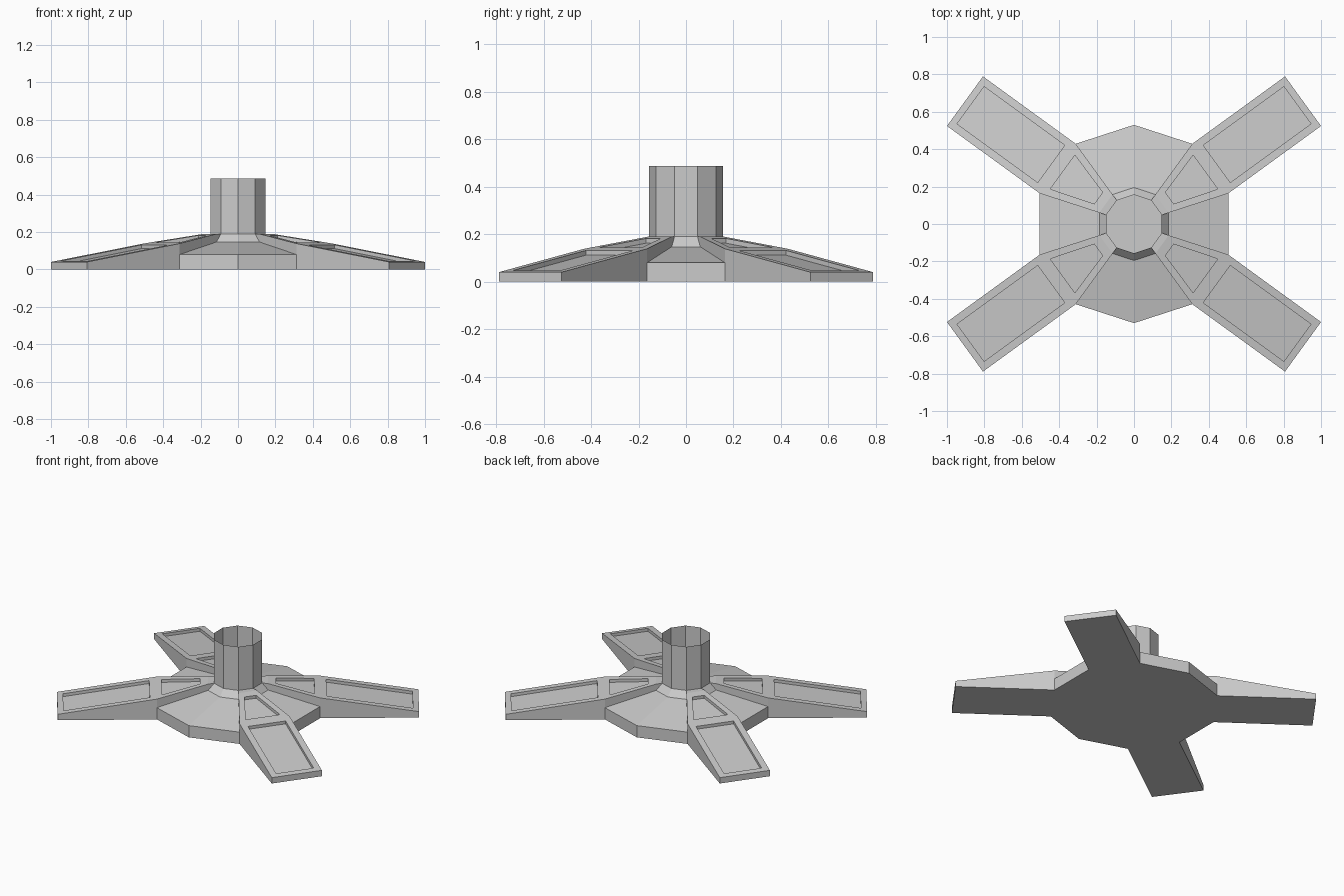
import bpy, bmesh
from math import sin, cos, tan, radians
from mathutils import Matrix, Vector

if "Cube" in bpy.data.objects:
    bpy.data.objects.remove(bpy.data.objects["Cube"])

R_BASE, R_RING, R_TUBE = 0.53, 0.195, 0.156
Z_SLAB, Z_RING, Z_HUB, Z_TOP, Z_TIP = 0.08, 0.147, 0.19, 0.487, 0.04
R_END = 1.117
C18, T18 = cos(radians(18)), tan(radians(18))
ARMS = (36, 144, 216, 324)


def finish(name, bm):
    bmesh.ops.remove_doubles(bm, verts=bm.verts, dist=0.0005)
    bmesh.ops.recalc_face_normals(bm, faces=bm.faces)
    mesh = bpy.data.meshes.new(name)
    bm.to_mesh(mesh)
    bm.free()
    obj = bpy.data.objects.new(name, mesh)
    bpy.context.collection.objects.link(obj)
    return obj


def polar(r, deg, z):
    return Vector((r * cos(radians(deg)), r * sin(radians(deg)), z))


def face(bm, pts, m=Matrix()):
    bm.faces.new([bm.verts.new(m @ Vector(p)) for p in pts])


def arm_z(d):
    """Height of the sloping arm top at distance d along the arm."""
    d0 = R_RING * C18
    return Z_HUB + (Z_TIP - Z_HUB) * (d - d0) / (R_END - d0)


def top_quad(d0, w0, d1, w1, drop=0):
    return [(d, w, arm_z(d) - drop)
            for d, w in ((d0, -w0), (d1, -w1), (d1, w1), (d0, w0))]


def recessed_panel(bm, outer, inner, m, depth=0.02):
    """Frame, recess walls and recess floor."""
    a, b, c = top_quad(*outer), top_quad(*inner), top_quad(*inner, depth)
    for i in range(4):
        j = (i + 1) % 4
        face(bm, [a[i], a[j], b[j], b[i]], m)
        face(bm, [b[i], b[j], c[j], c[i]], m)
    face(bm, c, m)


bm = bmesh.new()

# Body sectors between the arms: slab edge, shallow slope, steep collar
profile = [(R_BASE, 0), (R_BASE, Z_SLAB), (R_RING, Z_RING), (R_TUBE, Z_HUB)]
for mid in range(0, 360, 36):
    if mid in ARMS:
        continue
    a, b = mid - 18, mid + 18
    for (r0, z0), (r1, z1) in zip(profile, profile[1:]):
        face(bm, [polar(r0, a, z0), polar(r0, b, z0),
                  polar(r1, b, z1), polar(r1, a, z1)])

# Underside
face(bm, [polar(R_BASE, a, 0) for a in range(18, 378, 36)])

# Four arms, each built along +x and turned into place
d_base, d_ring, d_tube = R_BASE * C18, R_RING * C18, R_TUBE * C18
w_base, w_ring, w_tube = d_base * T18, d_ring * T18, d_tube * T18
z_base = arm_z(d_base)
for angle in ARMS:
    m = Matrix.Rotation(radians(angle), 4, 'Z')
    recessed_panel(bm, (d_base, w_base, R_END, w_base),
                   (0.547, 0.123, 1.08, 0.123), m)
    recessed_panel(bm, (d_ring, w_ring, d_base, w_base),
                   (0.235, 0.038, 0.472, 0.112), m)
    # flat landing next to the tube
    face(bm, [(d_tube, -w_tube, Z_HUB), (d_ring, -w_ring, Z_HUB),
              (d_ring, w_ring, Z_HUB), (d_tube, w_tube, Z_HUB)], m)
    # side walls, inner and outer
    for s in (-1, 1):
        face(bm, [(d_base, s * w_base, Z_SLAB), (d_base, s * w_base, z_base),
                  (d_ring, s * w_ring, Z_HUB), (d_tube, s * w_tube, Z_HUB),
                  (d_ring, s * w_ring, Z_RING)], m)
        face(bm, [(d_base, s * w_base, 0), (R_END, s * w_base, 0),
                  (R_END, s * w_base, Z_TIP), (d_base, s * w_base, z_base),
                  (d_base, s * w_base, Z_SLAB)], m)
    # tip and underside
    w = w_base
    face(bm, [(R_END, -w, 0), (R_END, w, 0), (R_END, w, Z_TIP), (R_END, -w, Z_TIP)], m)
    face(bm, [(d_base, -w, 0), (d_base, w, 0), (R_END, w, 0), (R_END, -w, 0)], m)
finish("stand_base", bm)

# Open ten-sided tube
bm = bmesh.new()
for a in range(18, 378, 36):
    face(bm, [polar(R_TUBE, a, Z_HUB), polar(R_TUBE, a + 36, Z_HUB),
              polar(R_TUBE, a + 36, Z_TOP), polar(R_TUBE, a, Z_TOP)])
finish("center_tube", bm)
